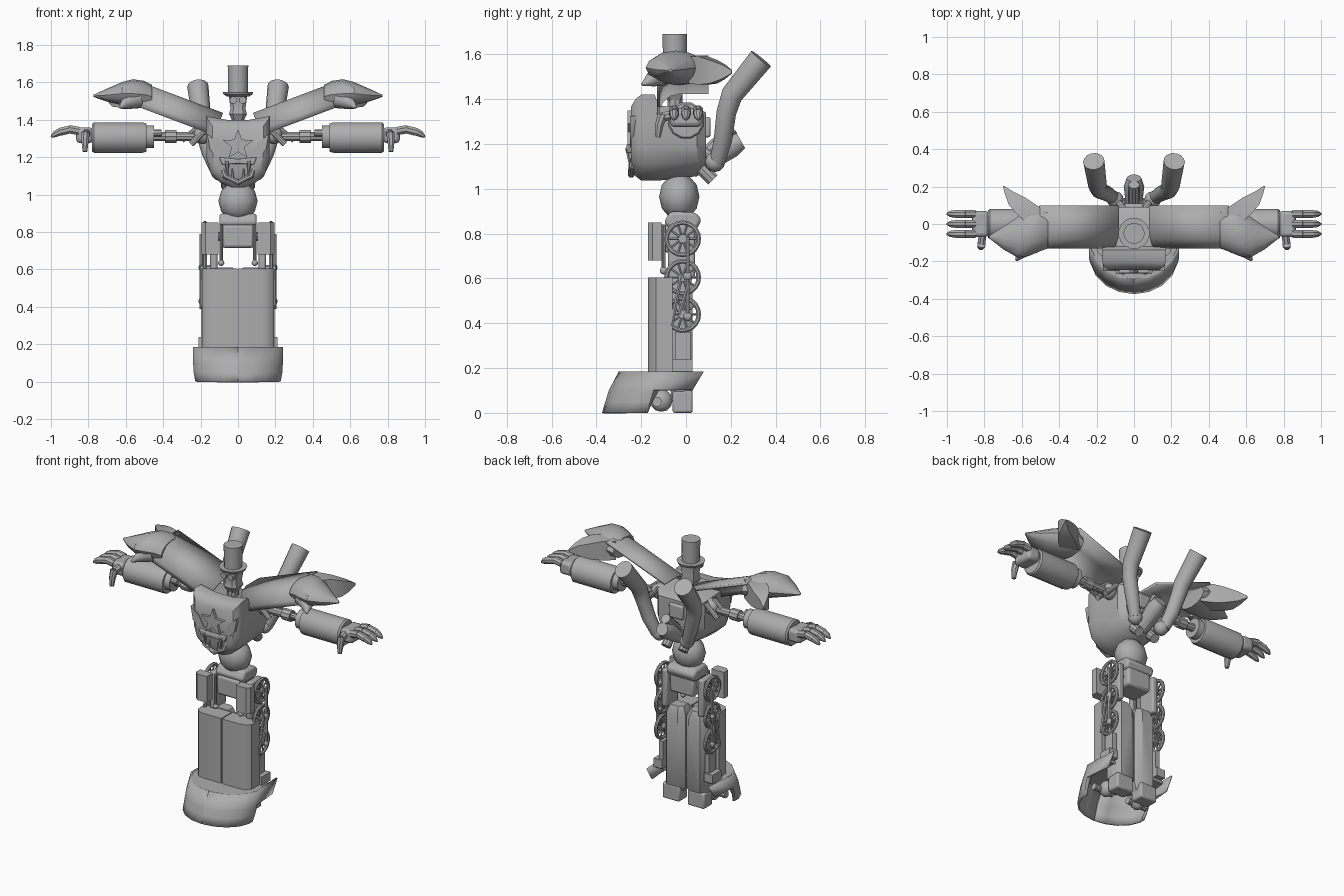
import bpy, bmesh, math
from mathutils import Vector as V

if "Cube" in bpy.data.objects:
    bpy.data.objects.remove(bpy.data.objects["Cube"])

grey = bpy.data.materials.new("plain grey")
grey.diffuse_color = (0.42, 0.42, 0.42, 1)
grey.use_nodes = True
grey.node_tree.nodes["Principled BSDF"].inputs["Base Color"].default_value = grey.diffuse_color


def loft(rings, cap=True, closed=False, open_ring=False):
    """Skin a list of equal-length point rings."""
    n, m = len(rings[0]), len(rings)
    verts = [tuple(p) for r in rings for p in r]
    faces = []
    for i in range(m if closed else m - 1):
        a, b = i * n, ((i + 1) % m) * n
        for j in range(n - 1 if open_ring else n):
            k = (j + 1) % n
            faces.append((a + j, a + k, b + k, b + j))
    if cap and not closed:
        faces += [tuple(range(n)), tuple(range((m - 1) * n, m * n))]
    return verts, faces


def tube(pts, r, sides=10, closed=False):
    """Round bar along a path; r is one radius or one per point."""
    pts = [V(p) for p in pts]
    rs = r if isinstance(r, (list, tuple)) else [r] * len(pts)
    d = pts[-1] - pts[0]
    ref = V((0, 1, 0)) if abs(d.x) > 0.7 * d.length and not closed else V((1, 0, 0))
    rings = []
    for i, p in enumerate(pts):
        if closed:
            t = pts[(i + 1) % len(pts)] - pts[i - 1]
        else:
            t = pts[min(i + 1, len(pts) - 1)] - pts[max(i - 1, 0)]
        t.normalize()
        u = ref.cross(t).normalized()
        w = t.cross(u)
        rings.append([p + rs[i] * (math.cos(a) * u + math.sin(a) * w)
                      for a in (2 * math.pi * (k + 0.5) / sides for k in range(sides))])
    return loft(rings, closed=closed)


def ball(c, r, n=12):
    rings = []
    for i in range(n // 2 + 1):
        a = math.pi * min(max(i / (n // 2), 0.02), 0.98)
        rings.append([(c[0] + r[0] * math.sin(a) * math.cos(b), c[1] + r[1] * math.sin(a) * math.sin(b),
                       c[2] + r[2] * math.cos(a)) for b in (2 * math.pi * k / n for k in range(n))])
    return loft(rings)


def box(lo, hi):
    (a, b, c), (d, e, f) = lo, hi
    return loft([[(a, b, z), (d, b, z), (d, e, z), (a, e, z)] for z in (c, f)])


def prism(pts, axis, lo, hi):
    """Extrude a 2D outline along x, y or z."""
    put = {'x': lambda p, h: (h, p[0], p[1]), 'y': lambda p, h: (p[0], h, p[1]),
           'z': lambda p, h: (p[0], p[1], h)}[axis]
    return loft([[put(p, h) for p in pts] for h in (lo, hi)])


def make(name, *parts, mirror=False, bevel=0, thick=0):
    bm = bmesh.new()
    for verts, faces in parts:
        vs = [bm.verts.new(v) for v in verts]
        for f in faces:
            bm.faces.new([vs[i] for i in f])
    bmesh.ops.recalc_face_normals(bm, faces=bm.faces)
    me = bpy.data.meshes.new(name)
    bm.to_mesh(me)
    bm.free()
    me.materials.append(grey)
    ob = bpy.data.objects.new(name, me)
    bpy.context.collection.objects.link(ob)
    if thick:
        s = ob.modifiers.new("thickness", 'SOLIDIFY')
        s.thickness = thick
    if bevel:
        b = ob.modifiers.new("bevel", 'BEVEL')
        b.width, b.segments = bevel, 2
    if mirror:
        ob.modifiers.new("mirror", 'MIRROR')
    return ob


# Hollow boots with a flared rear fin, plus a top cover
rows = []
for z, f, w, r in ((0, -.375, .228, -.17), (.05, -.36, .237, -.15), (.1, -.345, .24, -.12),
                   (.102, -.344, .24, .03), (.185, -.30, .24, .08)):
    rows.append([(0, f, z), (.08, f + .012, z), (.15, f + .045, z), (.205, f + .1, z),
                 (w, f + .16, z), (w, min(f + .2, r), z), (w - .012, r, z)])
make("boot_shell", loft(rows, cap=False, open_ring=True), mirror=True, thick=.012)
make("boot_cover", prism([(0, -.295), (.08, -.283), (.15, -.25), (.205, -.195), (.23, -.13), (.22, .0), (0, .0)],
                         'z', .165, .183), mirror=True)
make("heel", box((.03, -.06, 0), (.15, .03, .1)), mirror=True, bevel=.01)
make("boot_roller", ball((.12, -.11, .055), (.04, .05, .05)),
     tube([(.06, -.13, .05), (.2, -.13, .05)], .022), mirror=True)
make("ankle_block", box((.15, -.06, .185), (.212, .03, .24)),
     box((.15, -.05, .24), (.18, .02, .36)), mirror=True)

# Lower legs
make("shin_plate", prism([(.003, -.17), (.13, -.17), (.17, -.16), (.192, -.135), (.196, -.06), (.15, -.06),
                          (.003, -.06)], 'z', .185, .605), mirror=True)
calf = [(.003, -.07), (.15, -.07), (.15, -.01), (.12, .03), (.04, .03), (.003, 0)]
make("calf", loft([[(.08 + (x - .08) * s, -.04 + (y + .04) * s, z) for x, y in calf]
                   for z, s in ((.05, .6), (.1, 1), (.56, 1), (.61, .7))]), mirror=True)

# Spoked wheels down the outside of each leg
for i, z in enumerate((.777, .605, .44)):
    cx, cy, N = .177, -.015, 20
    ring = [(cx, cy + .072 * math.cos(2 * math.pi * k / N), z + .072 * math.sin(2 * math.pi * k / N)) for k in range(N)]
    spokes = [tube([(cx, cy, z), ring[k]], .006, 6) for k in range(0, N, 2)]
    make(f"wheel_{i + 1}", tube(ring, .011, 8, True), tube([(.15, cy, z), (.195, cy, z)], .02), *spokes, mirror=True)
make("drive_rods", tube([(.197, .008, .79), (.197, .008, .42)], .01, 6),
     tube([(.197, -.02, .62), (.197, -.065, .39)], .009, 6),
     tube([(.197, .02, .6), (.197, -.03, .44)], .009, 6),
     ball((.197, .008, .61), (.014, .02, .02)), ball((.197, .008, .43), (.014, .02, .02)), mirror=True)

# Thighs and hips
make("thigh_plate", prism([(.105, -.17), (.175, -.17), (.195, -.15), (.195, -.11), (.105, -.11)], 'z', .68, .85), mirror=True)
make("thigh_bar", box((.11, -.08, .6), (.15, .04, .84)), mirror=True, bevel=.01)
make("hip_piston", tube([(.09, -.1, .84), (.09, -.1, .63)], .009), ball((.09, -.1, .635), (.017, .017, .017)), mirror=True)
make("pelvis", box((-.085, -.1, .715), (.085, .05, .84)), bevel=.015)
make("hip_axle", tube([(-.17, -.015, .777), (.17, -.015, .777)], .025))
make("hip_saddle", prism([(-.1, .85), (-.07, .9), (.04, .895), (.07, .865), (.05, .82), (-.07, .82)], 'x', -.1, .1), bevel=.015)
make("belly", ball((0, -.03, .965), (.105, .09, .105)))

# Torso with raised front corners and a rounded keel
half = [(.06, 1.4), (.17, 1.42), (.17, 1.3), (.168, 1.19), (.145, 1.11), (.09, 1.06), (.03, 1.037)]
outline = half + [(-x, z) for x, z in reversed(half)]
make("torso", loft([[(x * s, y, min(1.23 + (z - 1.23) * k, top)) for x, z in outline] for y, s, k, top in
                    ((-.245, .8, .72, 1.5), (-.225, .95, .9, 1.5), (-.2, 1, 1, 1.5), (-.14, 1, 1, 1.42),
                     (-.12, 1, 1, 1.37), (.05, 1, .9, 1.36), (.09, .8, .75, 1.34))]))

# Chest face: star, brow, cheeks, jaw and fangs
star = []
for k in range(10):
    r, a = (.085 if k % 2 == 0 else .036), math.pi / 2 + k * math.pi / 5
    star.append((r * math.cos(a), 1.265 + r * math.sin(a)))
make("chest_star", prism(star, 'y', -.262, -.23))
make("brow", prism([(.165, 1.325), (.105, 1.275), (.075, 1.215), (.02, 1.2), (.02, 1.18), (.1, 1.185), (.15, 1.24)],
                   'y', -.25, -.2), mirror=True)
make("lip", prism([(-.1, 1.2), (0, 1.19), (.1, 1.2), (.085, 1.16), (0, 1.165), (-.085, 1.16)], 'y', -.265, -.2), bevel=.006)
make("jaw", tube([(-.09, -.225, 1.16), (-.07, -.24, 1.1), (0, -.245, 1.065), (.07, -.24, 1.1), (.09, -.225, 1.16)], .016, 8))
make("fangs", tube([(.06, -.26, 1.18), (.055, -.25, 1.1)], [.013, .003], 6),
     tube([(.03, -.25, 1.08), (.03, -.25, 1.14)], [.01, .003], 6), mirror=True)

# Head and tall hat
make("neck", tube([(0, -.05, 1.33), (0, -.05, 1.42)], .035))
make("head", loft([[(x * s, -.05 + y * s, z) for x, y in ((-.05, -.035), (-.03, -.055), (.03, -.055), (.05, -.035),
                   (.05, .04), (-.05, .04))] for z, s in ((1.39, .55), (1.43, .95), (1.46, .8), (1.53, 1))]))
make("hat_brim", tube([(0, -.05, 1.525), (0, -.05, 1.535), (0, -.05, 1.55)], [.06, .078, .084], 16))
make("hat_crown", tube([(0, -.05, 1.535), (0, -.05, 1.69)], [.053, .056], 16))
make("goggles", tube([(.025, -.115, 1.505), (.025, -.09, 1.505)], .02), mirror=True)

# Sloping curved shoulder panels
section = [(.1, 0), (-.03, 0), (-.08, -.013), (-.117, -.05), (-.13, -.1), (-.13, -.13)]
make("shoulder_panel", loft([[(x - .36 * n, y, z + .93 * n) for y, n in section] for x, z in ((.08, 1.437), (.5, 1.595))],
                            cap=False, open_ring=True), mirror=True, thick=.015)

# Pointed panel ends with a beak and a swept fin
tip = []
for x, yc, zc, ry, rz in ((.46, -.02, 1.525, .11, .06), (.5, -.025, 1.535, .12, .073), (.56, -.045, 1.54, .125, .077),
                          (.62, -.07, 1.54, .11, .062), (.7, -.075, 1.532, .06, .035), (.772, -.07, 1.528, .008, .006)):
    tip.append([(x, yc + ry * math.cos(a), zc + rz * math.sin(a)) for a in (math.pi * k / 6 for k in range(12))])
make("panel_end", loft(tip), mirror=True)
make("panel_beak", tube([(.54, -.11, 1.51), (.6, -.15, 1.49), (.63, -.195, 1.465)], [.05, .035, .006]), mirror=True)
make("panel_fin", loft([[(x, y, z) for z in (a, b)] + [(x + w, y - .4 * w, z) for z in (b, a)] for x, y, w, a, b in
                        ((.46, .06, .12, 1.47, 1.59), (.52, .1, .11, 1.465, 1.59), (.58, .14, .09, 1.47, 1.575),
                         (.65, .175, .04, 1.49, 1.555), (.695, .205, .006, 1.515, 1.53))]), mirror=True)

# Bent exhaust stacks and back machinery
make("stack", tube([(.11, .14, 1.12), (.15, .165, 1.22), (.185, .18, 1.34), (.195, .205, 1.42), (.215, .335, 1.58)],
                   [.035, .042, .045, .05, .057], 14), mirror=True)
make("stack_joint", ball((.1, .13, 1.12), (.045, .045, .045)),
     tube([(.06, .06, 1.1), (.06, .12, 1.04)], .03), tube([(.05, .07, 1.18), (.1, .14, 1.12)], .02), mirror=True)
make("back_turbine", tube([(0, .07, 1.1), (0, .2, 1.19), (0, .245, 1.215)], [.04, .055, .04]),
     tube([(0, .08, 1.15), (0, .21, 1.27)], .03))
make("back_block", box((-.05, .08, 1.23), (.05, .11, 1.32)), bevel=.01)

# Arms
make("shoulder_joint", ball((.19, 0, 1.32), (.05, .05, .05)),
     tube([(.17, -.04, 1.35), (.25, -.035, 1.27)], .018), tube([(.17, .04, 1.35), (.25, .035, 1.27)], .018),
     tube([(.2, 0, 1.37), (.3, 0, 1.29)], .015), mirror=True)
make("upper_arm", tube([(.2, 0, 1.31), (.5, 0, 1.31)], .025),
     tube([(.33, 0, 1.31), (.39, 0, 1.31)], .036), tube([(.41, -.03, 1.33), (.5, -.03, 1.33)], .02), mirror=True)
make("forearm", tube([(.45, 0, 1.31), (.52, 0, 1.31)], .062, 12),
     tube([(.49, 0, 1.305), (.51, 0, 1.305), (.77, 0, 1.305), (.78, 0, 1.305)], [.078, .084, .084, .076], 12), mirror=True)

# Hands
make("palm", box((.775, -.07, 1.275), (.865, .07, 1.36)), mirror=True, bevel=.02)
for i, y in enumerate((-.053, 0, .054)):
    make(f"finger_{i + 1}", tube([(.85, y, 1.34), (.905, y, 1.35)], .024, 8),
         tube([(.9, y, 1.348), (.955, y, 1.335)], .023, 8),
         tube([(.95, y, 1.337), (.98, y, 1.322), (1.0, y, 1.308)], [.022, .018, .005], 8), mirror=True)
make("thumb", tube([(.81, -.06, 1.33), (.815, -.105, 1.32)], .022, 8),
     tube([(.815, -.105, 1.33), (.818, -.12, 1.28), (.818, -.125, 1.23)], [.024, .02, .013], 8), mirror=True)

# Smooth shading with sharp edges kept
for ob in bpy.context.scene.objects:
    ob.select_set(True)
bpy.context.view_layer.objects.active = ob
bpy.ops.object.shade_smooth_by_angle(angle=math.radians(35))
